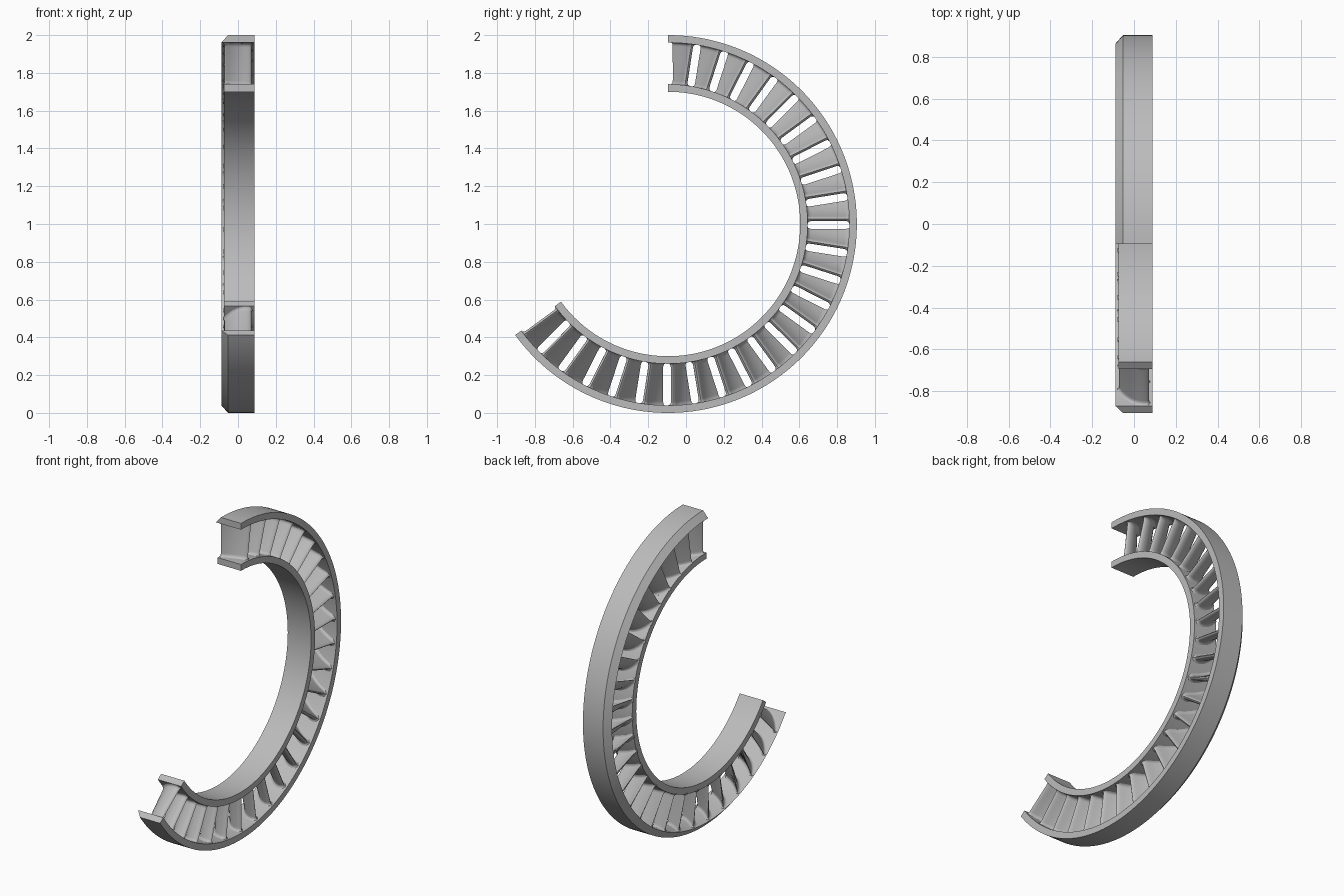
import bpy, bmesh, math
from mathutils import Vector

cube = bpy.data.objects.get("Cube")
if cube:
    bpy.data.objects.remove(cube)

CENTRE_Y = -0.0955
START, END = 90, -144      # arc limits in degrees
PITCH = 9                  # angle between vanes
HALF_CHORD = 0.07

metal = bpy.data.materials.new("grey_metal")
metal.use_nodes = True
metal.diffuse_color = (0.5, 0.5, 0.5, 1)
metal.node_tree.nodes["Principled BSDF"].inputs["Base Color"].default_value = (0.5, 0.5, 0.5, 1)


def polar(x, radius, angle):
    return Vector((x, CENTRE_Y + radius * math.cos(angle), 1 + radius * math.sin(angle)))


def loft(name, sections):
    """Skin a row of closed sections and cap both ends."""
    bm = bmesh.new()
    loops = [[bm.verts.new(p) for p in s] for s in sections]
    n = len(loops[0])
    for a, b in zip(loops, loops[1:]):
        for i in range(n):
            j = (i + 1) % n
            bm.faces.new((a[i], a[j], b[j], b[i]))
    bm.faces.new(loops[0])
    bm.faces.new(loops[-1])
    bmesh.ops.recalc_face_normals(bm, faces=bm.faces)
    mesh = bpy.data.meshes.new(name)
    bm.to_mesh(mesh)
    bm.free()
    mesh.materials.append(metal)
    obj = bpy.data.objects.new(name, mesh)
    bpy.context.collection.objects.link(obj)
    bpy.ops.object.select_all(action='DESELECT')
    obj.select_set(True)
    bpy.context.view_layer.objects.active = obj
    bpy.ops.object.shade_smooth_by_angle(angle=math.radians(35))
    return obj


def ring(name, profile, steps=156):
    angles = [math.radians(START + (END - START) * i / steps) for i in range(steps + 1)]
    return loft(name, [[polar(x, r, a) for x, r in profile] for a in angles])


def vane_section(radius, grow):
    """Cambered aerofoil: axial and round at +x, turned and thin at -x."""
    span = 0.064 + (radius - 0.74) * 0.159
    upper, lower = [], []
    steps = 14
    for i in range(steps + 1):
        u = (1 - math.cos(math.pi * i / steps)) / 2      # 0 at the +x nose
        x = HALF_CHORD * (1 - 2 * u)
        t = span * (u * u - 0.5)
        normal = Vector((span * u / HALF_CHORD, 1)).normalized()
        half = 0.03 * math.sqrt(u) * (1 - u) + 0.003 * math.sin(math.pi * u) ** 0.5 + grow
        mid = Vector((x, t))
        upper.append(mid + normal * half)
        lower.append(mid - normal * half)
    nose = Vector((HALF_CHORD + 0.001 + grow * 0.6, -span / 2))
    tail = Vector((-HALF_CHORD - 0.001 - grow * 0.5, span / 2 + grow * 0.5))
    return [nose] + upper + [tail] + lower[::-1]


# Shrouds
ring("outer_shroud", [(-0.088, 0.96), (0.088, 0.96), (0.088, 1.0), (-0.053, 1.0)])
ring("inner_shroud", [(-0.075, 0.70), (0.088, 0.70), (0.088, 0.74), (-0.075, 0.74)])

# Vane with filleted roots, then linked copies around the arc
levels = []
for k in range(6):
    d = k / 5
    levels.append((0.02 * d, 0.001 + 0.013 * (1 - math.sqrt(1 - (1 - d) ** 2))))
rows = [(0.735, levels[0][1])] + [(0.74 + h, g) for h, g in levels]
rows += [(0.96 - h, g) for h, g in reversed(levels)] + [(0.965, levels[0][1])]


def vane_points(radius, grow, angle):
    return [polar(x, radius, angle + t / radius) for x, t in vane_section(radius, grow)]


count = round((START - END) / PITCH)
for k in range(count):
    angle = math.radians(START - PITCH * (k + 0.5))
    loft(f"vane_{k + 1}", [vane_points(r, g, angle) for r, g in rows])
